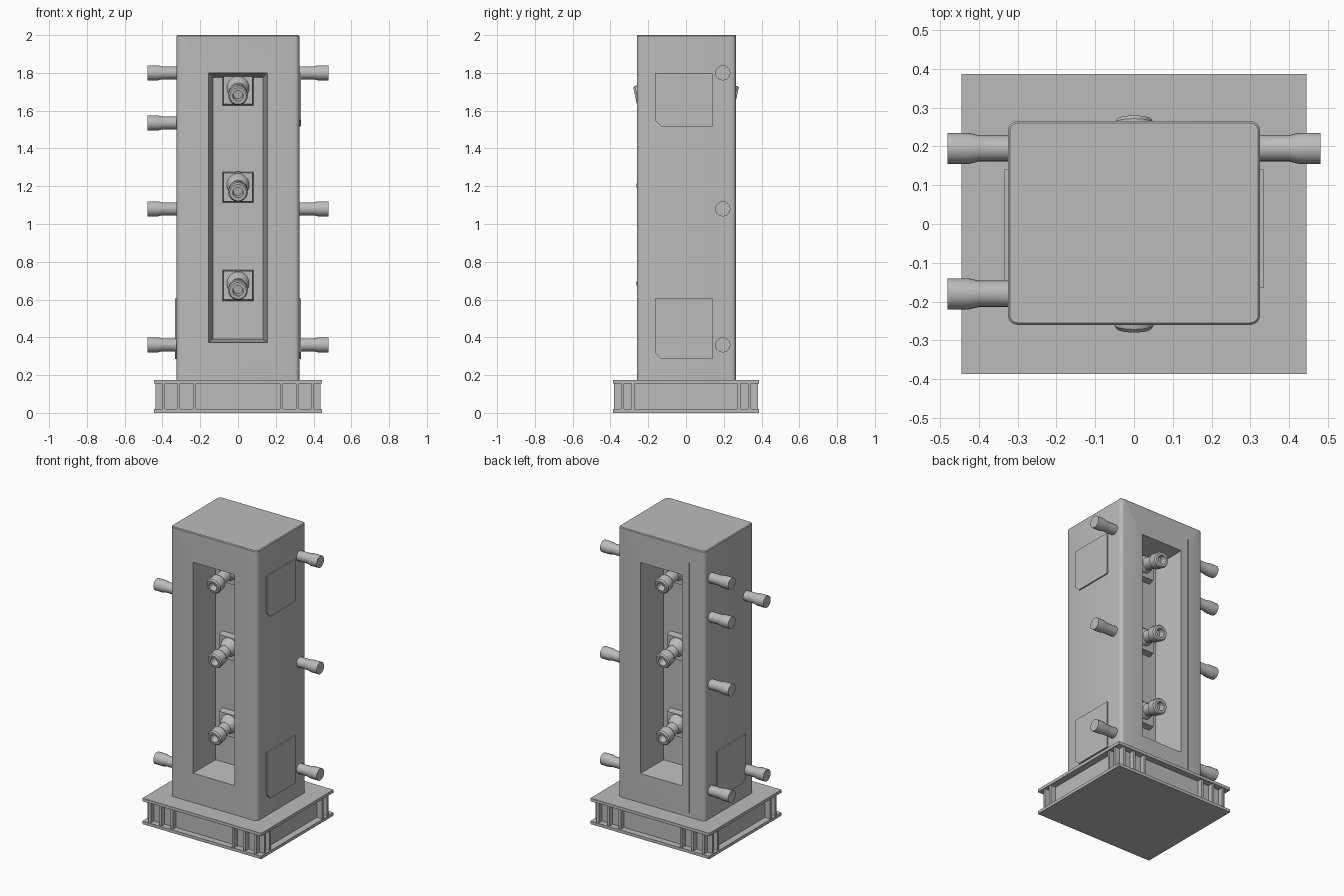
import bpy, bmesh, math
from mathutils import Vector, Matrix

if "Cube" in bpy.data.objects:
    bpy.data.objects.remove(bpy.data.objects["Cube"])

grey = bpy.data.materials.new("light_grey")
grey.diffuse_color = (0.5, 0.5, 0.5, 1)
grey.use_nodes = True
grey.node_tree.nodes["Principled BSDF"].inputs["Base Color"].default_value = grey.diffuse_color


def finish(name, bm, smooth=True):
    bmesh.ops.recalc_face_normals(bm, faces=bm.faces)
    me = bpy.data.meshes.new(name)
    bm.to_mesh(me)
    bm.free()
    me.materials.append(grey)
    ob = bpy.data.objects.new(name, me)
    bpy.context.collection.objects.link(ob)
    if smooth:
        bpy.ops.object.select_all(action='DESELECT')
        bpy.context.view_layer.objects.active = ob
        ob.select_set(True)
        bpy.ops.object.shade_smooth_by_angle(angle=math.radians(35))
    return ob


def add_box(bm, x0, x1, y0, y1, z0, z1):
    m = Matrix.Translation(((x0 + x1) / 2, (y0 + y1) / 2, (z0 + z1) / 2))
    m = m @ Matrix.Diagonal((x1 - x0, y1 - y0, z1 - z0, 1))
    return bmesh.ops.create_cube(bm, size=1, matrix=m)["verts"]


def box(name, *dims):
    bm = bmesh.new()
    add_box(bm, *dims)
    return finish(name, bm, False)


def prism(bm, a, b):
    # loft between two equal rings of points
    va, vb = [bm.verts.new(p) for p in a], [bm.verts.new(p) for p in b]
    n = len(va)
    bm.faces.new(va)
    bm.faces.new(vb[::-1])
    for i in range(n):
        bm.faces.new((va[i], vb[i], vb[(i + 1) % n], va[(i + 1) % n]))


def revolve(name, profile, start, end, segs=20):
    # profile of (radius, distance along axis)
    axis = Vector(end) - Vector(start)
    rot = Matrix.Translation(start) @ axis.to_track_quat('Z', 'Y').to_matrix().to_4x4()
    bm = bmesh.new()
    rings = [[bm.verts.new(rot @ Vector((r * math.cos(math.tau * i / segs),
                                         r * math.sin(math.tau * i / segs), t)))
              for i in range(segs)] for r, t in profile]
    for a, b in zip(rings, rings[1:]):
        for i in range(segs):
            j = (i + 1) % segs
            bm.faces.new((a[i], a[j], b[j], b[i]))
    bm.faces.new(rings[0])
    bm.faces.new(rings[-1])
    return finish(name, bm)


def cut(target, cutter):
    mod = target.modifiers.new("cut", 'BOOLEAN')
    mod.operation = 'DIFFERENCE'
    mod.solver = 'EXACT'
    mod.object = cutter
    cutter.hide_render = True
    cutter.hide_set(True)


# tower body with rounded upright edges and a softened top
bm = bmesh.new()
add_box(bm, -0.325, 0.325, -0.26, 0.265, 0.165, 2.0)
upright = [e for e in bm.edges if abs(e.verts[0].co.z - e.verts[1].co.z) > 1]
bmesh.ops.bevel(bm, geom=upright, offset=0.025, segments=4, profile=0.5, affect='EDGES')
rim = [e for e in bm.edges if min(v.co.z for v in e.verts) > 1.99]
bmesh.ops.bevel(bm, geom=rim, offset=0.005, segments=1, affect='EDGES')
body = finish("tower_body", bm)

# tapered window recesses on front and back
for side, label in ((-1, "front"), (1, "back")):
    bm = bmesh.new()

    def ring(w, z0, z1, y):
        return [(-w, y * side, z0), (w, y * side, z0), (w, y * side, z1), (-w, y * side, z1)]
    prism(bm, ring(0.16, 0.37, 1.805, 0.30), ring(0.132, 0.39, 1.775, 0.05))
    cut(body, finish(label + "_recess_cutter", bm, False))

# fine seam down the back
cut(body, box("back_seam_cutter", -0.213, -0.207, 0.258, 0.3, 0.2, 1.9))

# nozzles on square mounts, three in each recess
for side, label in ((-1, "front"), (1, "back")):
    for n, z in enumerate((0.645, 1.165, 1.68)):
        top = n == 2
        bm = bmesh.new()
        mz = z + 0.03

        def sq(w, y):
            return [(-w, y * side, mz - w), (w, y * side, mz - w),
                    (w, y * side, mz + w), (-w, y * side, mz + w)]
        prism(bm, sq(0.082, 0.045), sq(0.076, 0.095))
        finish(f"{label}_nozzle_mount_{n + 1}", bm, False)
        length = 0.215 if top else 0.2
        p = [(0.07, 0), (0.052, 0.06), (0.04, 0.075), (0.04, length - 0.075),
             (0.05, length - 0.065), (0.052, length - 0.01), (0.045, length),
             (0.028, length), (0.024, length - 0.04)]
        revolve(f"{label}_nozzle_{n + 1}", p, (0, 0.06 * side, z + 0.045),
                (0, 0.26 * side, z))

# side pipes: (side, y, z)
pipes = [(s, 0.195, z) for s in (-1, 1) for z in (0.36, 1.08, 1.8)]
pipes += [(-1, 0.195, 1.535), (-1, -0.18, 1.535), (-1, -0.18, 0.36)]
for n, (s, y, z) in enumerate(pipes):
    revolve(f"side_pipe_{n + 1}", [(0.034, 0), (0.034, 0.1), (0.04, 0.125), (0.04, 0.18)],
            (0.3 * s, y, z), (0.48 * s, y, z))

# access panels with clipped corners
for name, s, z0, z1 in (("right_upper_panel", 1, 1.515, 1.8),
                        ("right_lower_panel", 1, 0.285, 0.605),
                        ("left_lower_panel", -1, 0.285, 0.605)):
    c = 0.035
    pts = [(-0.165 + c, z0), (0.14, z0), (0.14, z1), (-0.165, z1), (-0.165, z0 + c)]
    bm = bmesh.new()
    prism(bm, [(0.32 * s, y, z) for y, z in pts], [(0.334 * s, y, z) for y, z in pts])
    finish(name, bm, False)

# base: two plates around a set-back core
box("base_bottom_plate", -0.445, 0.445, -0.387, 0.387, 0, 0.02)
box("base_top_plate", -0.445, 0.445, -0.387, 0.387, 0.155, 0.175)
box("base_core", -0.40, 0.40, -0.345, 0.345, 0.015, 0.16)

# upright ribs grouped near the base corners
bm = bmesh.new()
for s in (-1, 1):
    for x in (0.23, 0.315, 0.395):
        for t in (-1, 1):
            add_box(bm, s * x - 0.008, s * x + 0.008, t * 0.36 - 0.02, t * 0.36 + 0.02, 0.015, 0.16)
    for y in (-0.335, -0.28, 0.28, 0.335):
        add_box(bm, s * 0.418 - 0.02, s * 0.418 + 0.02, y - 0.008, y + 0.008, 0.015, 0.16)
finish("base_ribs", bm, False)
